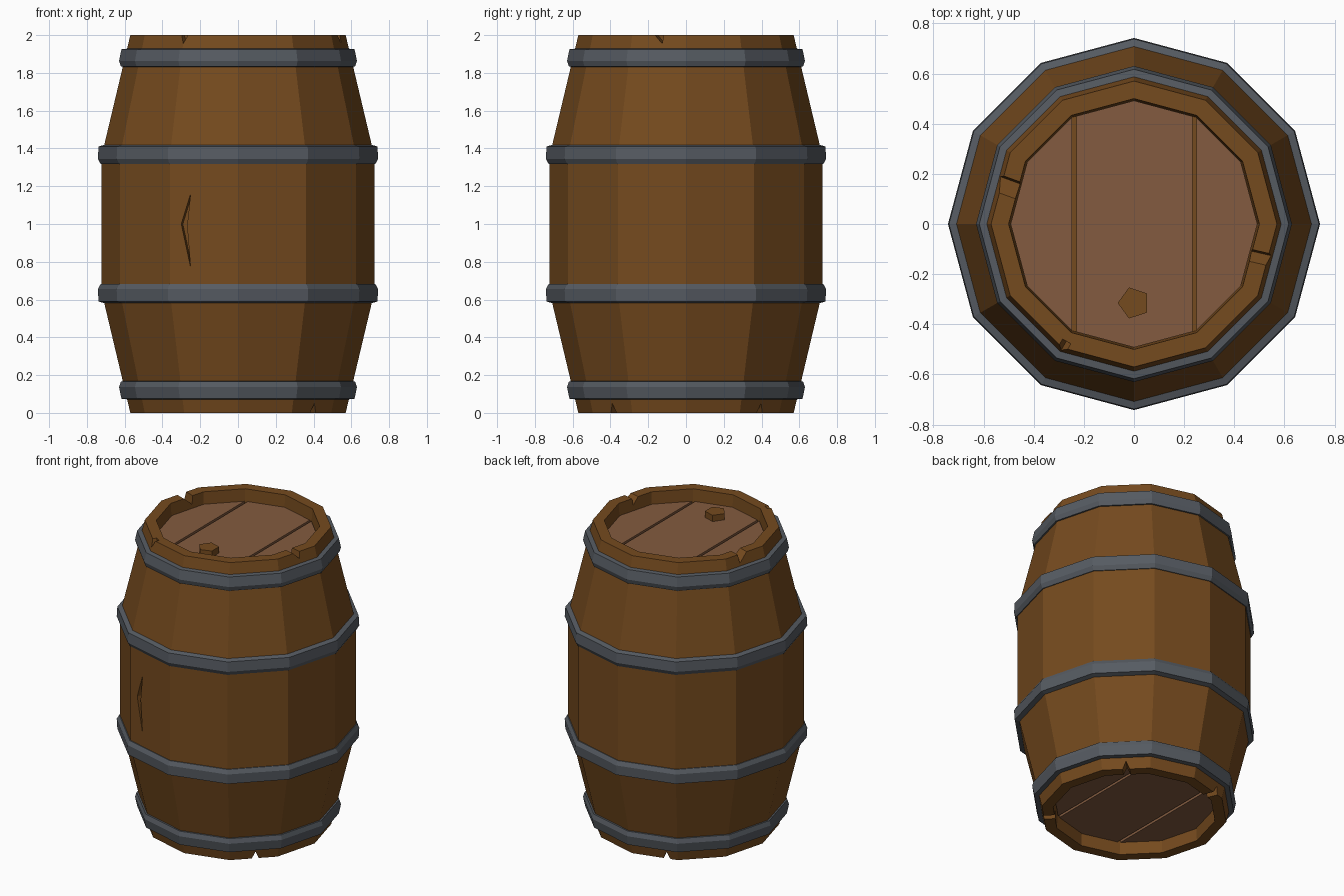
import bpy, bmesh
from math import cos, sin, pi, radians
from mathutils import Vector, Matrix

if "Cube" in bpy.data.objects:
    bpy.data.objects.remove(bpy.data.objects["Cube"])

SIDES = 12


def material(name, color):
    m = bpy.data.materials.new(name)
    m.diffuse_color = (*color, 1)
    m.use_nodes = True
    m.node_tree.nodes["Principled BSDF"].inputs["Base Color"].default_value = m.diffuse_color
    return m


WOOD = material("stave_wood", (0.178, 0.069, 0.013))
LID = material("lid_wood", (0.227, 0.105, 0.05))
IRON = material("hoop_iron", (0.093, 0.105, 0.122))


def finish(bm, name, mat):
    bmesh.ops.recalc_face_normals(bm, faces=bm.faces)
    me = bpy.data.meshes.new(name)
    bm.to_mesh(me)
    bm.free()
    if mat:
        me.materials.append(mat)
    ob = bpy.data.objects.new(name, me)
    bpy.context.collection.objects.link(ob)
    return ob


def lathe(name, profile, mat, closed):
    """Turn (radius, z) points into a 12-sided solid; open profiles get end caps."""
    bm = bmesh.new()
    rings = [[bm.verts.new((r * cos(2 * pi * i / SIDES), r * sin(2 * pi * i / SIDES), z))
              for i in range(SIDES)] for r, z in profile]
    pairs = list(zip(rings, rings[1:]))
    if closed:
        pairs.append((rings[-1], rings[0]))
    else:
        bm.faces.new(rings[0])
        bm.faces.new(rings[-1])
    for a, b in pairs:
        for i in range(SIDES):
            j = (i + 1) % SIDES
            bm.faces.new((a[i], a[j], b[j], b[i]))
    return finish(bm, name, mat)


def cut(target, angle, outline, r0, r1):
    """Cut a (tangent, z) outline radially into the target at the given angle."""
    a = radians(angle)
    out, tan = Vector((cos(a), sin(a), 0)), Vector((-sin(a), cos(a), 0))
    bm = bmesh.new()
    ends = [[bm.verts.new(out * r + tan * t + Vector((0, 0, z))) for t, z in outline]
            for r in (r0, r1)]
    for e in ends:
        bm.faces.new(e)
    n = len(outline)
    for i in range(n):
        j = (i + 1) % n
        bm.faces.new((ends[0][i], ends[0][j], ends[1][j], ends[1][i]))
    tool = finish(bm, "cutter", None)
    tool.hide_render = True
    mod = target.modifiers.new("cut", 'BOOLEAN')
    mod.operation, mod.solver, mod.object = 'DIFFERENCE', 'EXACT', tool
    bpy.context.view_layer.objects.active = target
    bpy.ops.object.modifier_apply(modifier=mod.name)
    bpy.data.objects.remove(tool)


# Barrel body with a recess at each end
upper = [(0.722, 1.36), (0.57, 2.0), (0.5, 2.0), (0.492, 1.87)]
body = lathe("barrel_body", [(r, 2 - z) for r, z in reversed(upper)] + upper, WOOD, False)

# Chips in the top rim
cut(body, 160, [(-0.005, 2.02), (0.005, 1.945), (0.09, 2.02)], 0.42, 0.7)
cut(body, -13, [(0.01, 2.02), (0.0, 1.955), (-0.06, 2.02)], 0.42, 0.7)
cut(body, 240, [(-0.025, 2.02), (0.0, 1.955), (0.03, 2.02)], 0.54, 0.7)

# Chips in the bottom rim
for angle in (-44, 45, 113):
    cut(body, angle, [(-0.03, -0.02), (0.0, 0.05), (0.03, -0.02)], 0.42, 0.7)

# Gash in the front left stave
cut(body, -105, [(-0.073, 1.16), (-0.124, 1.0), (-0.073, 0.77), (-0.092, 0.99)], 0.665, 0.76)

# Iron hoops, mirrored about mid height
end_hoop = [(0.57, 1.83), (0.62, 1.833), (0.63, 1.863), (0.617, 1.925), (0.57, 1.93)]
middle_hoop = [(0.69, 1.315), (0.727, 1.318), (0.742, 1.345), (0.738, 1.41), (0.69, 1.425)]
for part, prof in (("end_hoop", end_hoop), ("middle_hoop", middle_hoop)):
    lathe("upper_" + part, prof, IRON, True)
    lathe("lower_" + part, [(r, 2 - z) for r, z in prof], IRON, True)

# Lid planks at both ends: a disc sliced into three boards
for end, z in (("top", 1.89), ("bottom", 0.11)):
    for k, (x0, x1) in enumerate(((-0.6, -0.248), (-0.23, 0.233), (0.25, 0.6))):
        bm = bmesh.new()
        bmesh.ops.create_cone(bm, cap_ends=True, segments=SIDES, radius1=0.492,
                              radius2=0.492, depth=0.06, matrix=Matrix.Translation((0, 0, z)))
        for x, side in ((x0, -1), (x1, 1)):
            geom = bm.verts[:] + bm.edges[:] + bm.faces[:]
            res = bmesh.ops.bisect_plane(bm, geom=geom, plane_co=(x, 0, 0),
                                         plane_no=(side, 0, 0), clear_outer=True)
            edges = [e for e in res["geom_cut"] if isinstance(e, bmesh.types.BMEdge)]
            if edges:
                bmesh.ops.holes_fill(bm, edges=edges)
        finish(bm, f"{end}_lid_plank_{k + 1}", LID)

# Five-sided bung in the top lid
bm = bmesh.new()
verts = [bm.verts.new((0.065 * cos(pi + 2 * pi * i / 5), -0.315 + 0.065 * sin(pi + 2 * pi * i / 5), 1.9))
         for i in range(5)]
face = bm.faces.new(verts)
ext = bmesh.ops.extrude_face_region(bm, geom=[face], use_keep_orig=True)
bmesh.ops.translate(bm, vec=(0, 0, 0.062),
                    verts=[v for v in ext["geom"] if isinstance(v, bmesh.types.BMVert)])
finish(bm, "bung", WOOD)
